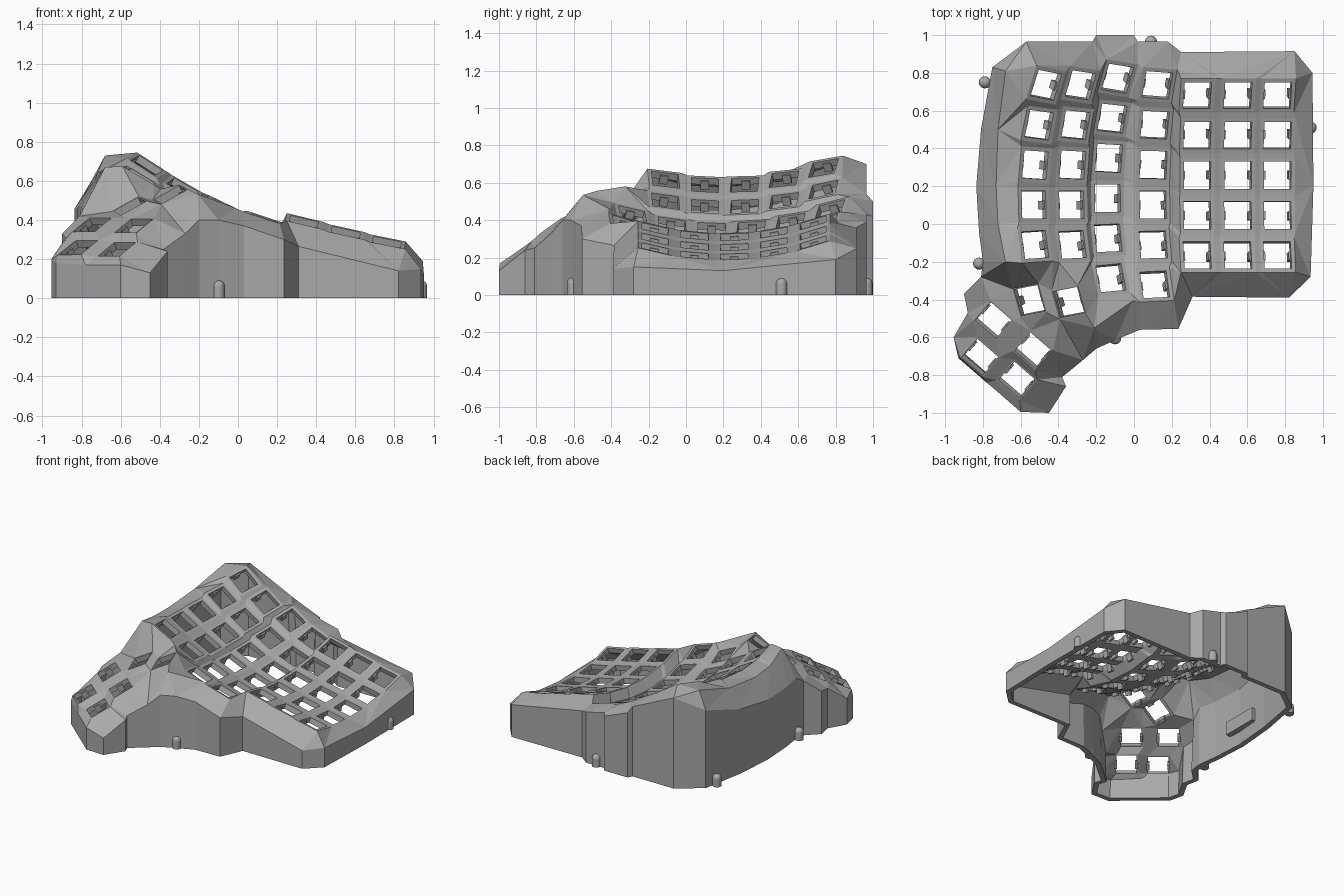
import bpy, bmesh, math
from mathutils import Vector, Matrix
from mathutils.geometry import delaunay_2d_cdt

cube = bpy.data.objects.get("Cube")
if cube:
    bpy.data.objects.remove(cube)

grey = bpy.data.materials.new("matte_grey")
grey.use_nodes = True
COLOUR = (0.4, 0.4, 0.4, 1)
grey.diffuse_color = COLOUR
grey.node_tree.nodes["Principled BSDF"].inputs["Base Color"].default_value = COLOUR


def make_object(name, bm):
    mesh = bpy.data.meshes.new(name)
    bm.to_mesh(mesh)
    bm.free()
    mesh.materials.append(grey)
    obj = bpy.data.objects.new(name, mesh)
    bpy.context.collection.objects.link(obj)
    return obj


def key_pose(x, y, z, gx, gy, yaw):
    """Matrix of a key lying on a slope (gx, gy), turned by yaw."""
    c, s = math.cos(yaw), math.sin(yaw)
    u = Vector((c, s, gx * c + gy * s)).normalized()
    n = Vector((-gx, -gy, 1)).normalized()
    v = n.cross(u)
    m = Matrix((u, v, n)).transposed().to_4x4()
    m.translation = (x, y, z)
    return m


def square(pose, h):
    return [pose @ Vector((a * h, b * h, 0))
            for a, b in ((-1, -1), (1, -1), (1, 1), (-1, 1))]


def inside(p, poly):
    hit = False
    for a, b in zip(poly, poly[1:] + poly[:1]):
        if (a.y > p.y) != (b.y > p.y):
            if p.x < a.x + (b.x - a.x) * (p.y - a.y) / (b.y - a.y):
                hit = not hit
    return hit


# Finger keys: x, z, cross slope, bow, back row y, number of rows
COLUMNS = [
    (-.53, .585, -.57, .16, .735, 5),
    (-.33, .47, -.52, .12, .735, 5),
    (-.14, .355, -.42, .12, .77, 6),
    (.10, .295, -.30, .06, .735, 6),
    (.335, .31, -.24, 0, .68, 5),
    (.55, .255, -.22, 0, .68, 5),
    (.76, .205, -.2, 0, .68, 5),
]
PITCH, CURVE, MID = .211, .33, .2
HOLE, FRAME, THUMB_FRAME = .073, .094, .08
keys = []
for x, z, slope, bow, back, rows in COLUMNS:
    for r in range(rows):
        y = back - r * PITCH
        d = y - .1
        keys.append((key_pose(x + bow * d * d, y, z + CURVE * (y - MID) ** 2, slope,
                              2 * CURVE * (y - MID), -math.atan(2 * bow * d)), FRAME))

# Thumb keys: x, y, z, slopes, yaw in degrees
for x, y, z, gx, gy, yaw in [
    (-.345, -.415, .53, .5, .3, 11), (-.555, -.405, .47, .5, .3, 11),
    (-.745, -.51, .375, .36, .4, -41), (-.815, -.705, .26, .36, .4, -41),
    (-.535, -.67, .37, .36, .4, -41), (-.62, -.825, .25, .36, .4, -41),
]:
    keys.append((key_pose(x, y, z, gx, gy, math.radians(yaw)), THUMB_FRAME))

# Top edge of the outer wall, anticlockwise from the back left
OUTLINE = [Vector(p) for p in [
    (-.57, .965, .7), (-.75, .83, .6), (-.81, .5, .5), (-.835, .2, .46),
    (-.82, -.05, .46), (-.8, -.2, .47), (-.81, -.28, .42), (-.9, -.37, .33),
    (-.88, -.47, .31), (-.955, -.6, .2), (-.93, -.71, .18), (-.78, -.84, .17),
    (-.72, -.89, .17), (-.6, -.995, .17), (-.45, -1, .13), (-.36, -.86, .24),
    (-.38, -.81, .25), (-.27, -.72, .33), (-.2, -.66, .4), (-.1, -.615, .4),
    (.03, -.56, .37), (.235, -.555, .3), (.31, -.385, .265), (.82, -.39, .14),
    (.935, -.28, .15), (.95, .2, .13), (.945, .8, .19), (.85, .915, .25),
    (.25, .91, .36), (.18, .965, .39), (.02, .965, .43), (0, 1, .42),
    (-.2, 1, .5), (-.22, .965, .54)]]

# Ridge points along the left shoulder and beside the thumb cluster
RIDGE = [Vector(p) for p in [
    (-.68, .81, .73), (-.72, .5, .64), (-.73, .2, .61), (-.72, 0, .62),
    (-.68, -.2, .67), (-.21, -.55, .535), (-.01, -.41, .46)]]

# Gather points and fixed edges, then fill the deck between them
points, edges, holes = [], [], []


def add_loop(loop):
    s, n = len(points), len(loop)
    points.extend(loop)
    edges.extend((s + i, s + (i + 1) % n) for i in range(n))


add_loop(OUTLINE)
for pose, size in keys:
    holes.append(square(pose, HOLE))
    add_loop(holes[-1])
    add_loop(square(pose, size))
first = len(points)
points.extend(RIDGE)
edges.extend((first + i, first + i + 1) for i in range(4))

flat, _, tris, origins, _, _ = delaunay_2d_cdt(
    [p.to_2d() for p in points], edges, [], 0, 1e-5)
bm = bmesh.new()
verts, rim = [], {}
for p, src in zip(flat, origins):
    near = points[src[0]] if src else min(points, key=lambda q: (q.to_2d() - p).length)
    v = bm.verts.new((p.x, p.y, near.z))
    verts.append(v)
    for i in src:
        rim[i] = v
for tri in tris:
    mid = sum((flat[i] for i in tri), Vector((0, 0))) / len(tri)
    if inside(mid, OUTLINE) and not any(inside(mid, h) for h in holes):
        face = bm.faces.new([verts[i] for i in tri])
        face.normal_update()
        if face.normal.z < 0:
            face.normal_flip()

# Outer wall dropped to the ground
count = len(OUTLINE)
ground = [bm.verts.new((p.x, p.y, 0)) for p in OUTLINE]
for i in range(count):
    j = (i + 1) % count
    bm.faces.new((ground[i], ground[j], rim[j], rim[i]))
loose = [v for v in bm.verts if not v.link_faces]
bmesh.ops.delete(bm, geom=loose, context='VERTS')
case = make_object("case_shell", bm)
shell = case.modifiers.new("thickness", 'SOLIDIFY')
shell.thickness = .04
shell.offset = -1

# Small clips at the sides of every key opening
bm = bmesh.new()
for pose, _ in keys:
    for side in (-1, 1):
        place = pose @ Matrix.Translation((side * .073, 0, -.04))
        bmesh.ops.create_cube(bm, size=1, matrix=place @ Matrix.Diagonal((.02, .045, .05, 1)))
make_object("switch_clips", bm)

# Round-topped screw posts against the wall
for i, (x, y) in enumerate([(-.79, .75), (-.82, -.21), (.09, .965), (-.1, -.605), (.935, .51)]):
    bm = bmesh.new()
    bmesh.ops.create_uvsphere(bm, u_segments=20, v_segments=10, radius=.032,
                              matrix=Matrix.Translation((x, y, .06)))
    bmesh.ops.create_cone(bm, cap_ends=True, segments=20, radius1=.032, radius2=.032,
                          depth=.06, matrix=Matrix.Translation((x, y, .03)))
    post = make_object(f"screw_post_{i + 1}", bm)
    bpy.ops.object.select_all(action='DESELECT')
    post.select_set(True)
    bpy.context.view_layer.objects.active = post
    bpy.ops.object.shade_smooth_by_angle()

# Holder block inside the left shoulder wall
bm = bmesh.new()
bmesh.ops.create_cube(bm, size=1, matrix=Matrix.Translation((-.78, .25, .15))
                      @ Matrix.Diagonal((.06, .28, .1, 1)))
make_object("inner_holder", bm)
